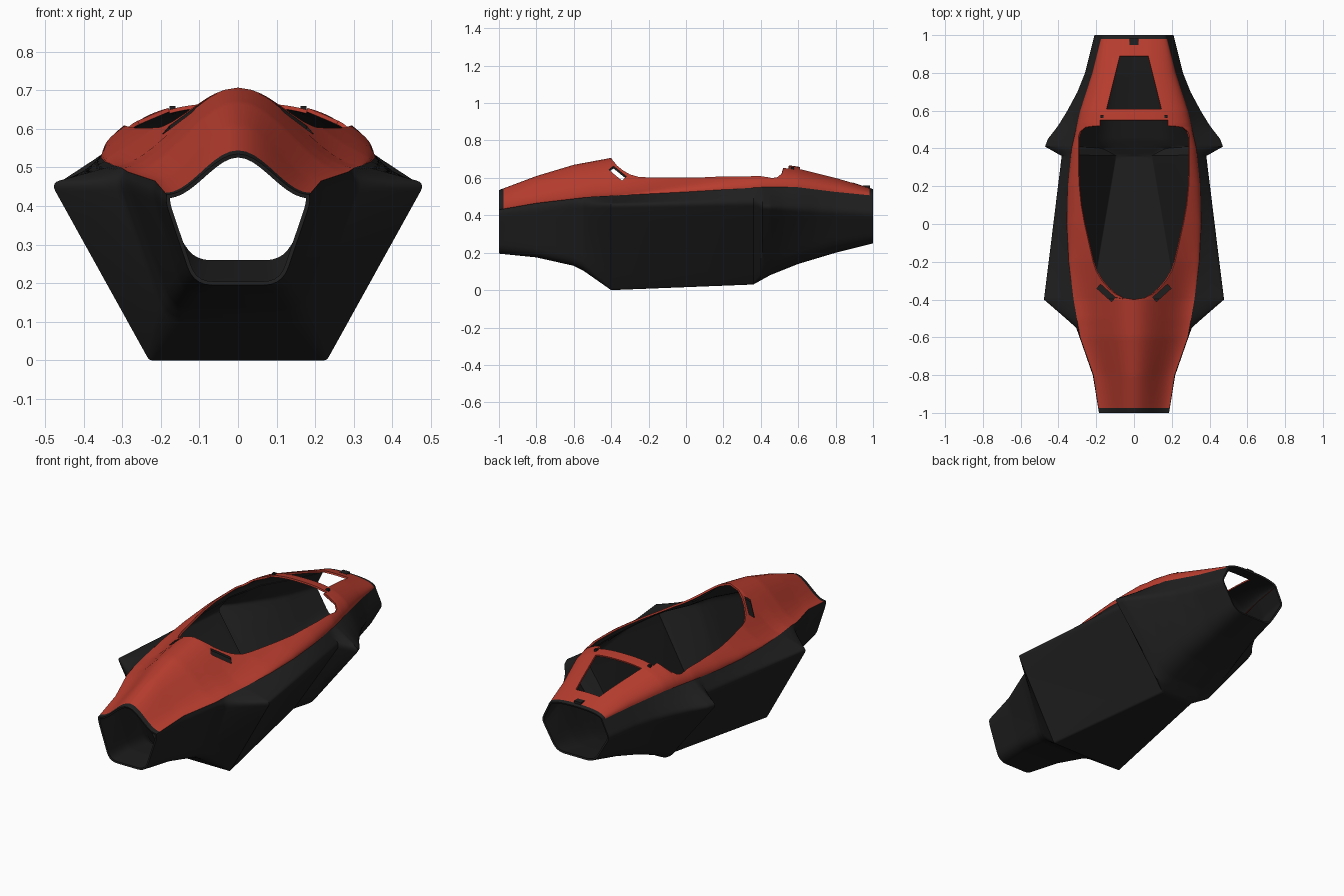
import bpy, bmesh, math
from mathutils import Vector

cube = bpy.data.objects.get("Cube")
if cube:
    bpy.data.objects.remove(cube, do_unlink=True)


def material(name, color):
    m = bpy.data.materials.new(name)
    m.use_nodes = True
    m.diffuse_color = color
    m.node_tree.nodes["Principled BSDF"].inputs["Base Color"].default_value = color
    return m


RED = material("body red", (0.48, 0.046, 0.028, 1))
BLACK = material("matte black", (0.014, 0.014, 0.014, 1))


def track(keys):
    """Piecewise-linear function of y from (y, value) pairs."""
    def f(y):
        if y <= keys[0][0]:
            return keys[0][1]
        for (a, va), (b, vb) in zip(keys, keys[1:]):
            if y <= b:
                return va + (vb - va) * (y - a) / (b - a)
        return keys[-1][1]
    return f


# Lengthwise outlines of the shell
floor_z = track([(-1, .195), (-.8, .175), (-.6, .13), (-.55, .105), (-.4, 0), (.36, .03),
                 (.45, .08), (.6, .14), (.8, .2), (1, .25)])
floor_w = track([(-1, .115), (-.6, .17), (-.4, .23), (.36, .1), (.4, .17), (.6, .16), (1, .12)])
corner_r = track([(-1, .05), (-.55, .05), (-.4, .01), (.36, .01), (.42, .08), (.8, .08), (1, .05)])
wide_w = track([(-1, .186), (-.8, .22), (-.6, .29), (-.55, .31), (-.4, .485), (.36, .39), (.41, .48),
                (.45, .465), (.52, .41), (.6, .36), (.7, .305), (.8, .265), (1, .215)])
wide_z = track([(-1, .405), (-.6, .46), (-.4, .46), (.36, .47), (.41, .45), (1, .41)])
seam_w = track([(-1, .185), (-.8, .215), (-.6, .285), (-.4, .32), (-.2, .345), (0, .355),
                (.2, .35), (.4, .33), (.6, .285), (.8, .22), (1, .17)])
seam_z = track([(-1, .43), (-.8, .465), (-.5, .5), (0, .525), (.4, .55), (.6, .55), (.8, .525), (1, .505)])
ridge_z = track([(-1, .535), (-.8, .61), (-.6, .67), (-.4, .707), (-.2, .725), (.2, .7),
                 (.5, .675), (.6, .66), (.8, .605), (1, .54)])
# Half-width of the cockpit opening, running on into the rear window
hole_w = track([(-.4, 0), (-.39, .06), (-.37, .1), (-.34, .135), (-.3, .17), (-.25, .2), (-.2, .217),
                (0, .262), (.1, .28), (.2, .29), (.3, .295), (.46, .295), (.49, .285),
                (.51, .26), (.52, .18), (.55, .18), (.61, .145), (.89, .075), (1, .07)])
BREAKS = [-.55, -.41, -.39, -.37, -.35, -.25, .41, .45, .47, .49, .51, .55, .61, .89]


def deck_z(x, y):
    """Bell-shaped crown in front, blending to a rounded arch behind."""
    t = min(x / seam_w(y), 1)
    w = min(max((y + .4) / .9, 0), 1)
    bell = math.cos(math.pi * t / 2) ** 2
    arch = math.sqrt(max(0, 1 - t ** 2.5))
    return seam_z(y) + (ridge_z(y) - seam_z(y)) * (bell * (1 - w) + arch * w)


def deck_row(inner, outer):
    def row(y):
        a, b = inner(y), outer(y)
        xs = [a + (b - a) * math.sin(math.pi / 2 * i / 14) for i in range(15)]
        return [Vector((x, y, deck_z(x, y))) for x in xs]
    return row


def round_corner(a, b, c, r, n=5):
    p = b + (a - b).normalized() * min(r, .45 * (a - b).length)
    q = b + (c - b).normalized() * min(r, .45 * (c - b).length)
    return [p * (1 - t) ** 2 + b * 2 * t * (1 - t) + q * t * t for t in (i / n for i in range(n + 1))]


def hull_row(y):
    a = Vector((0, y, floor_z(y)))
    b = Vector((floor_w(y), y, floor_z(y)))
    c = Vector((wide_w(y), y, wide_z(y)))
    d = Vector((seam_w(y), y, seam_z(y)))
    low, high = round_corner(a, b, c, corner_r(y)), round_corner(b, c, d, .025)
    side = [low[-1].lerp(high[0], i / 6) for i in range(1, 6)]
    top = [high[-1].lerp(d, i / 3) for i in range(1, 4)]
    return ([a] + low + side + high + top)[::-1]


def stations(y0, y1):
    ys = {round(-1 + .02 * i, 3) for i in range(101)} | set(BREAKS)
    return sorted({y for y in ys if y0 < y < y1} | {y0, y1})


def apply(obj, mod):
    bpy.context.view_layer.objects.active = obj
    bpy.ops.object.modifier_apply(modifier=mod.name)


def shell(name, patches, mats):
    """Loft half patches, mirror them and give the skin a thickness."""
    bm = bmesh.new()
    for row, y0, y1 in patches:
        rows = [[bm.verts.new(p) for p in row(y)] for y in stations(y0, y1)]
        for r, s in zip(rows, rows[1:]):
            for i in range(len(r) - 1):
                bm.faces.new((r[i], r[i + 1], s[i + 1], s[i]))
    bmesh.ops.remove_doubles(bm, verts=bm.verts, dist=.0002)
    me = bpy.data.meshes.new(name)
    bm.to_mesh(me)
    bm.free()
    for m in mats:
        me.materials.append(m)
    ob = bpy.data.objects.new(name, me)
    bpy.context.collection.objects.link(ob)
    mirror = ob.modifiers.new("mirror", "MIRROR")
    mirror.use_mirror_merge = True
    apply(ob, mirror)
    skin = ob.modifiers.new("skin", "SOLIDIFY")
    skin.thickness = .01
    skin.offset = -1
    skin.material_offset = len(mats) - 1
    apply(ob, skin)
    return ob


def smooth(ob):
    bpy.ops.object.select_all(action="DESELECT")
    ob.select_set(True)
    bpy.context.view_layer.objects.active = ob
    bpy.ops.object.shade_smooth_by_angle(angle=math.radians(28))


def box(name, loc, size, turn=0):
    bpy.ops.mesh.primitive_cube_add(size=1, location=loc, rotation=(0, 0, turn))
    ob = bpy.context.object
    ob.name = name
    ob.scale = size
    ob.data.materials.append(BLACK)
    return ob


def zero(y):
    return 0


# Red upper deck, black on its inner skin
deck = shell("upper_deck", [(deck_row(hole_w, seam_w), -.975, .98),
                            (deck_row(zero, hole_w), .55, .61),
                            (deck_row(zero, hole_w), .89, .98)], [RED, BLACK])

# Vent slots either side of the cockpit nose
for s in (-1, 1):
    cutter = box("slot_cutter", (s * .148, -.365, .7), (.105, .03, .3), s * math.radians(42))
    cutter.hide_render = True
    cut = deck.modifiers.new("slot", "BOOLEAN")
    cut.operation = "DIFFERENCE"
    cut.solver = "EXACT"
    cut.object = cutter
    apply(deck, cut)
    bpy.data.objects.remove(cutter, do_unlink=True)
smooth(deck)

# Black lower hull with flared side pods
smooth(shell("lower_hull", [(hull_row, -1, 1)], [BLACK]))

# Black end bands around the nose and tail openings
smooth(shell("nose_band", [(deck_row(zero, seam_w), -1, -.975)], [BLACK]))
smooth(shell("tail_band", [(deck_row(zero, seam_w), .98, 1)], [BLACK]))

# Tail latch and crossbar fasteners
box("tail_latch", (0, .965, deck_z(0, .965)), (.045, .035, .014))
for s in (-1, 1):
    box("crossbar_fastener", (s * .17, .57, deck_z(.17, .57)), (.016, .016, .02))
